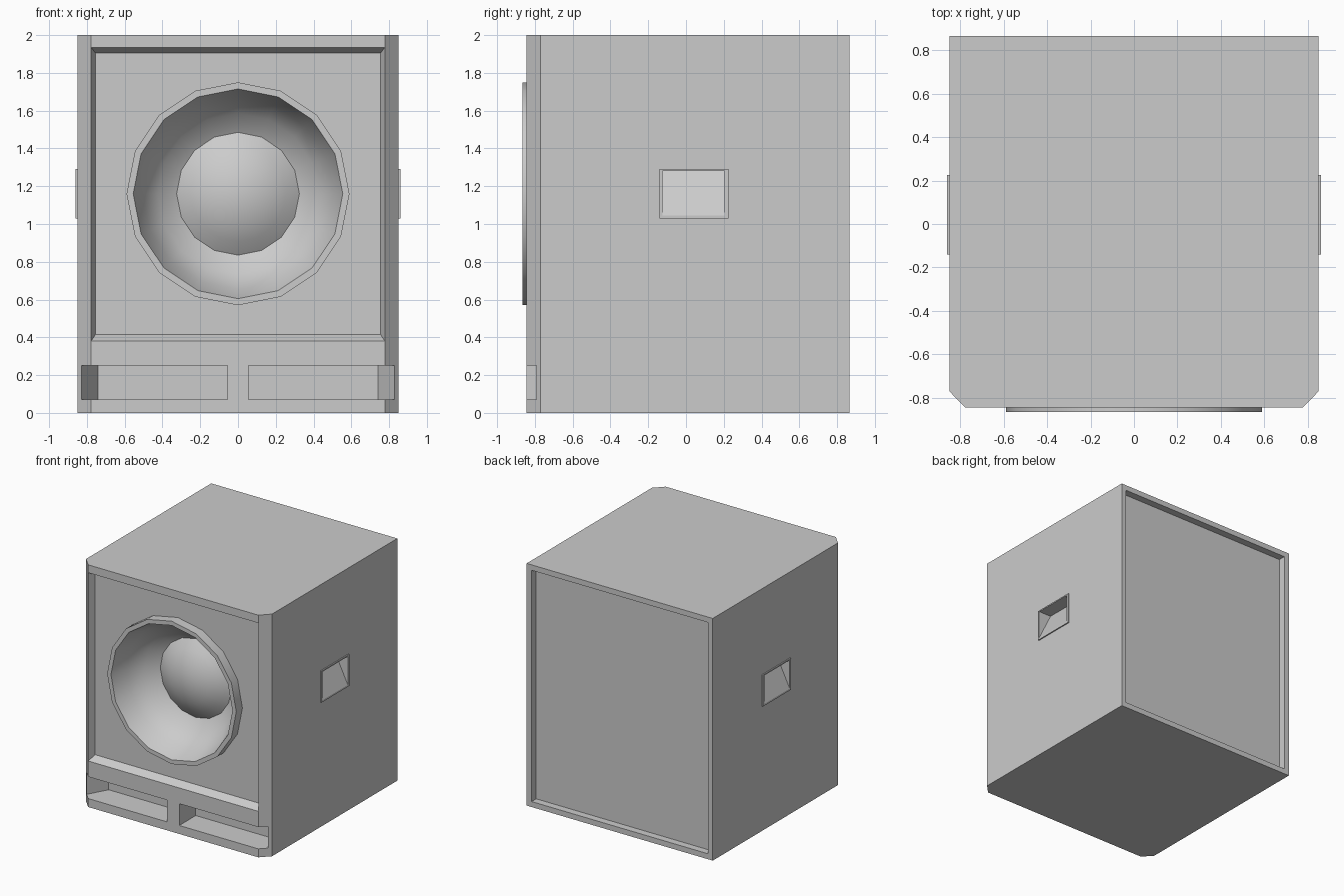
import bpy, bmesh, math

if "Cube" in bpy.data.objects:
    bpy.data.objects.remove(bpy.data.objects["Cube"])


def loft(name, a, b):
    """Closed solid between two matching vertex loops."""
    bm = bmesh.new()
    va, vb = [bm.verts.new(p) for p in a], [bm.verts.new(p) for p in b]
    bm.faces.new(va)
    bm.faces.new(vb[::-1])
    n = len(va)
    for i in range(n):
        j = (i + 1) % n
        bm.faces.new((va[i], vb[i], vb[j], va[j]))
    return finish(name, bm)


def finish(name, bm):
    bmesh.ops.recalc_face_normals(bm, faces=bm.faces)
    me = bpy.data.meshes.new(name)
    bm.to_mesh(me)
    bm.free()
    ob = bpy.data.objects.new(name, me)
    bpy.context.collection.objects.link(ob)
    return ob


def activate(ob):
    bpy.ops.object.select_all(action='DESELECT')
    ob.select_set(True)
    bpy.context.view_layer.objects.active = ob


def cut(ob, cutter):
    activate(ob)
    m = ob.modifiers.new("cut", 'BOOLEAN')
    m.operation, m.solver, m.object = 'DIFFERENCE', 'EXACT', cutter
    bpy.ops.object.modifier_apply(modifier=m.name)


def rect(x, z0, z1, y):
    return [(-x, y, z0), (x, y, z0), (x, y, z1), (-x, y, z1)]


def circle(r, y, z, n=16):
    return [(r * math.sin(2 * math.pi * i / n), y, z + r * math.cos(2 * math.pi * i / n))
            for i in range(n)]


def prism_z(name, pts, z0, z1):
    return loft(name, [(x, y, z0) for x, y in pts], [(x, y, z1) for x, y in pts])


CZ = 1.16       # driver centre height
cutters = []

# Cabinet with chamfered front corners
cabinet = prism_z("cabinet", [(-0.85, 0.865), (-0.85, -0.77), (-0.777, -0.845),
                              (0.777, -0.845), (0.85, -0.77), (0.85, 0.865)], 0, 2)

# Front baffle recess with sloped edges, driver hole, rear panel recess
cutters.append(loft("front_recess_cutter", rect(0.80, 0.345, 1.965, -0.905),
                    rect(0.755, 0.415, 1.905, -0.785)))
cutters.append(loft("driver_hole_cutter", circle(0.57, -0.9, CZ), circle(0.57, -0.38, CZ)))
cutters.append(loft("rear_recess_cutter", rect(0.805, 0.045, 1.955, 0.805),
                    rect(0.805, 0.045, 1.955, 0.9)))

# Ports and handles on both sides
for s, side in ((1, "right"), (-1, "left")):
    cutters.append(prism_z("port_cutter_" + side,
                           [(s * 0.055, -0.63), (s * 0.055, -0.9), (s * 0.83, -0.9),
                            (s * 0.83, -0.792), (s * 0.74, -0.63)], 0.07, 0.25))
    frame = [(s * 0.83, 1.03), (s * 0.86, 1.03), (s * 0.86, 1.29), (s * 0.83, 1.29)]
    handle = loft("handle_frame_" + side, [(x, -0.14, z) for x, z in frame],
                  [(x, 0.225, z) for x, z in frame])
    wedge = [(s * 0.88, 1.28), (s * 0.88, 1.045), (s * 0.86, 1.045), (s * 0.745, 1.28)]
    pocket = loft("handle_pocket_cutter_" + side, [(x, -0.125, z) for x, z in wedge],
                  [(x, 0.205, z) for x, z in wedge])
    cut(handle, pocket)
    cutters.append(pocket)

for c in cutters:
    cut(cabinet, c)
for c in cutters:
    bpy.data.objects.remove(c, do_unlink=True)


def lathe(name, profile):
    """Revolve (radius, y) points about the driver axis; radius 0 closes the end."""
    bm = bmesh.new()
    rings = [[bm.verts.new(p) for p in (circle(r, y, CZ) if r else [(0, y, CZ)])]
             for r, y in profile]
    for a, b in zip(rings, rings[1:]):
        for i in range(16):
            j = (i + 1) % 16
            if len(b) == 1:
                bm.faces.new((a[i], a[j], b[0]))
            else:
                bm.faces.new((a[i], a[j], b[j], b[i]))
    ob = finish(name, bm)
    # open shells: make the front surfaces face the viewer
    if sum(p.normal.y * p.area for p in ob.data.polygons) > 0:
        ob.data.flip_normals()
    activate(ob)
    bpy.ops.object.shade_smooth_by_angle(angle=math.radians(30))
    return ob


# Driver: surround ring and bowl-shaped cone
lathe("driver_cone", [(0.59, -0.78), (0.59, -0.865), (0.555, -0.865), (0.505, -0.72),
                      (0.425, -0.61), (0.325, -0.55)])

# Convex dust cap (spherical cap)
H, R = 0.12, 0.325
S = (R * R + H * H) / (2 * H)
A = math.asin(R / S)
lathe("dust_cap", [(S * math.sin(A * k / 4), -0.55 - (S * math.cos(A * k / 4) - S + H))
                   for k in (4, 3, 2, 1, 0)])
